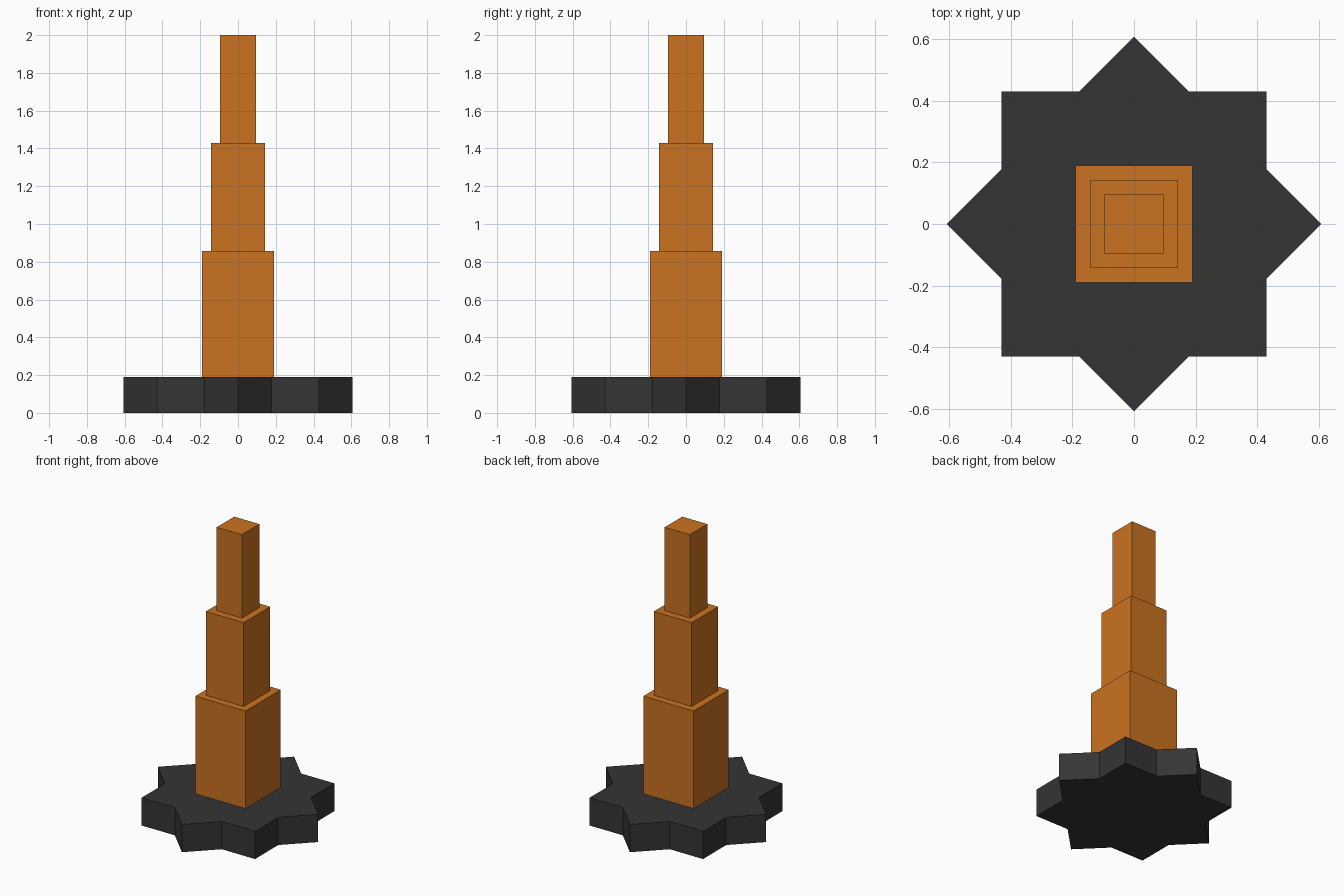
import bpy
import bmesh
import math

if "Cube" in bpy.data.objects:
    bpy.data.objects.remove(bpy.data.objects["Cube"])


def material(name, rgb):
    m = bpy.data.materials.new(name)
    m.diffuse_color = (*rgb, 1.0)
    m.use_nodes = True
    m.node_tree.nodes["Principled BSDF"].inputs["Base Color"].default_value = m.diffuse_color
    return m


ORANGE = material("orange", (0.59, 0.168, 0.0145))
CHARCOAL = material("charcoal", (0.035, 0.035, 0.035))


def prism(name, outline, z0, z1, mat):
    """Extrude a flat outline from z0 up to z1."""
    bm = bmesh.new()
    base = bm.faces.new([bm.verts.new((x, y, z0)) for x, y in outline])
    top = bmesh.ops.extrude_face_region(bm, geom=[base], use_keep_orig=True)
    verts = [g for g in top["geom"] if isinstance(g, bmesh.types.BMVert)]
    bmesh.ops.translate(bm, verts=verts, vec=(0, 0, z1 - z0))
    bmesh.ops.recalc_face_normals(bm, faces=bm.faces[:])
    mesh = bpy.data.meshes.new(name)
    bm.to_mesh(mesh)
    bm.free()
    mesh.materials.append(mat)
    obj = bpy.data.objects.new(name, mesh)
    bpy.context.collection.objects.link(obj)
    return obj


def square(h):
    return [(-h, -h), (h, -h), (h, h), (-h, h)]


# Eight-pointed star base: two squares turned 45 degrees to each other
HALF = 0.4286
outer = HALF * math.sqrt(2)
inner = HALF / math.cos(math.pi / 8)
star = []
for i in range(16):
    r = outer if i % 2 == 0 else inner
    a = i * math.pi / 8
    star.append((r * math.cos(a), r * math.sin(a)))
prism("star_base", star, 0.0, 0.19, CHARCOAL)

# Stepped tower of three narrowing blocks
for name, half, z0, z1 in (("lower_block", 0.19, 0.19, 0.857),
                           ("middle_block", 0.143, 0.857, 1.43),
                           ("upper_block", 0.095, 1.43, 2.0)):
    prism(name, square(half), z0, z1, ORANGE)
